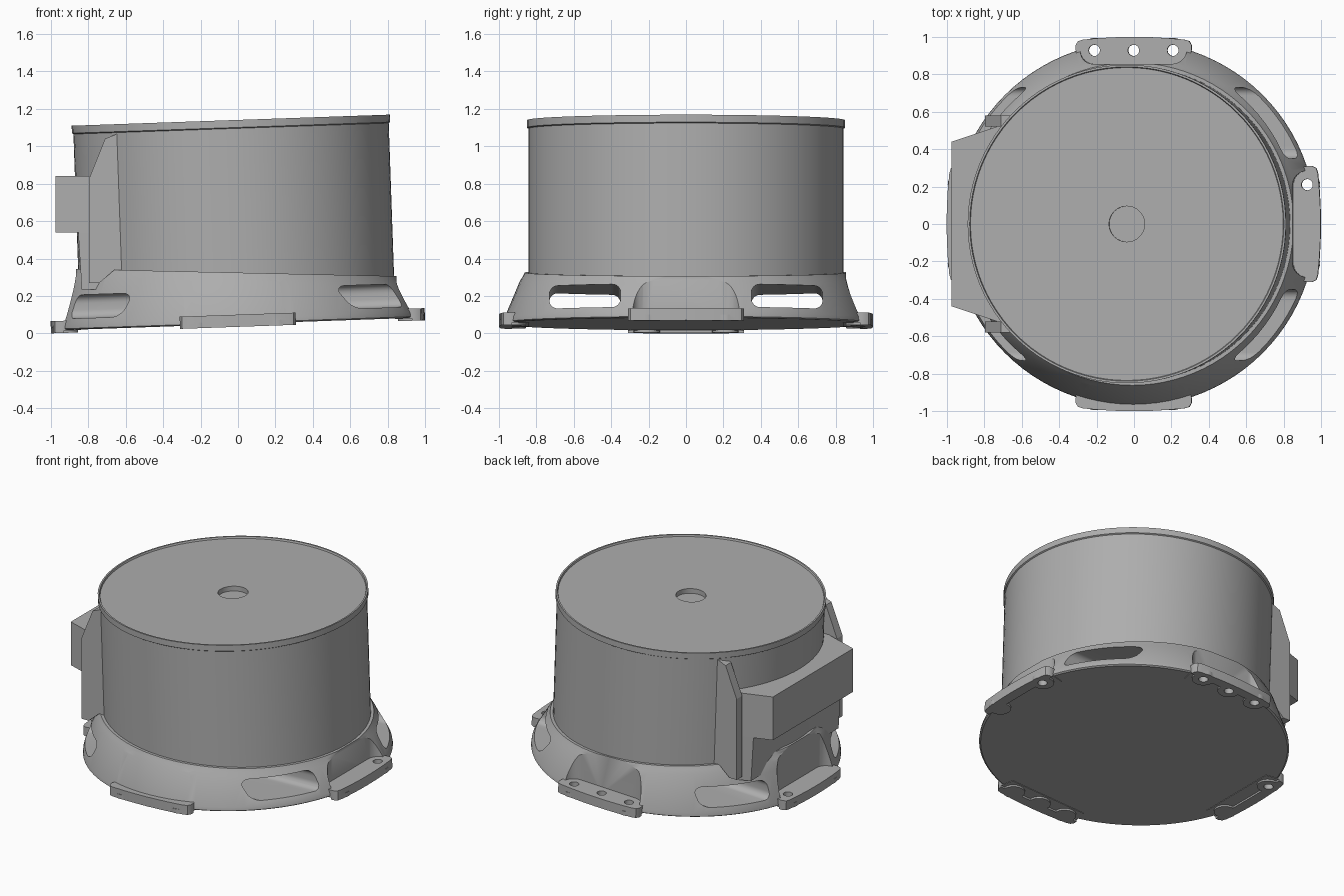
import bpy, bmesh, math
from mathutils import Matrix, Vector

cube = bpy.data.objects.get("Cube")
if cube:
    bpy.data.objects.remove(cube, do_unlink=True)

grey = bpy.data.materials.new("plain grey")
grey.use_nodes = True
COLOUR = (0.42, 0.42, 0.42, 1)
grey.diffuse_color = COLOUR
grey.node_tree.nodes["Principled BSDF"].inputs["Base Color"].default_value = COLOUR

# The whole housing leans slightly towards its right
TILT = Matrix.Translation((0, 0, 0.035)) @ Matrix.Rotation(math.radians(-2), 4, 'Y')
ALONG_X = Matrix(((0, 0, 1, 0), (1, 0, 0, 0), (0, 1, 0, 0), (0, 0, 0, 1)))
ALONG_Y = Matrix(((1, 0, 0, 0), (0, 0, 1, 0), (0, 1, 0, 0), (0, 0, 0, 1)))


def finish(bm, name, matrix=Matrix()):
    bm.transform(matrix)
    bmesh.ops.recalc_face_normals(bm, faces=bm.faces)
    mesh = bpy.data.meshes.new(name)
    bm.to_mesh(mesh)
    bm.free()
    mesh.materials.append(grey)
    obj = bpy.data.objects.new(name, mesh)
    bpy.context.collection.objects.link(obj)
    return obj


def prism(name, outline, low, high, matrix=Matrix()):
    bm = bmesh.new()
    face = bm.faces.new([bm.verts.new((x, y, low)) for x, y in outline])
    result = bmesh.ops.extrude_face_region(bm, geom=[face])
    verts = [v for v in result["geom"] if isinstance(v, bmesh.types.BMVert)]
    bmesh.ops.translate(bm, verts=verts, vec=(0, 0, high - low))
    return finish(bm, name, matrix)


def lathe(name, profile, steps=96):
    bm = bmesh.new()
    verts = [bm.verts.new((r, 0, z)) for r, z in profile]
    edges = [bm.edges.new(pair) for pair in zip(verts, verts[1:])]
    bmesh.ops.spin(bm, geom=verts + edges, axis=(0, 0, 1), cent=(0, 0, 0),
                   angle=math.tau, steps=steps, use_merge=True)
    bmesh.ops.remove_doubles(bm, verts=bm.verts, dist=0.0001)
    return finish(bm, name)


def rounded(x0, x1, y0, y1, r):
    corners = ((x1 - r, y1 - r), (x0 + r, y1 - r), (x0 + r, y0 + r), (x1 - r, y0 + r))
    return [(cx + r * math.cos(a), cy + r * math.sin(a))
            for i, (cx, cy) in enumerate(corners)
            for a in [(i + k / 6) * math.pi / 2 for k in range(7)]]


def circle(x, y, r, n=24):
    return [(x + r * math.cos(k * math.tau / n), y + r * math.sin(k * math.tau / n))
            for k in range(n)]


def combine(obj, other, operation='DIFFERENCE'):
    mod = obj.modifiers.new("cut", 'BOOLEAN')
    mod.object, mod.operation, mod.solver = other, operation, 'EXACT'
    select(obj)
    bpy.ops.object.modifier_apply(modifier=mod.name)
    bpy.data.objects.remove(other, do_unlink=True)


def select(obj):
    bpy.ops.object.select_all(action='DESELECT')
    obj.select_set(True)
    bpy.context.view_layer.objects.active = obj


def smooth(obj):
    select(obj)
    bpy.ops.object.shade_smooth_by_angle(angle=math.radians(30))


# Drum with a thin raised rim and a shallow centre hole
drum = lathe("drum", [(0, 0.22), (0.843, 0.22), (0.843, 1.06), (0.851, 1.065),
                      (0.851, 1.105), (0.84, 1.105), (0.836, 1.093),
                      (0.095, 1.093), (0.095, 1.06), (0, 1.06)])

# Flared base, its upper edge falling towards the left side
base = lathe("flared_base", [(0, 0.015), (0.965, 0.015), (0.975, 0.022), (0.972, 0.045),
                             (0.888, 0.245), (0.872, 0.27), (0.862, 0.29), (0, 0.29)])
for v in base.data.vertices:
    if v.co.z > 0.2:
        v.co.z -= 0.057 * v.co.x

# Tunnels running through the base from side to side
for side in (-1, 1):
    y0, y1 = sorted((side * 0.35, side * 0.73))
    combine(base, prism("tunnel", rounded(y0, y1, 0.075, 0.2, 0.045), -1.2, 1.2, ALONG_X))

# Step that clears the connector
combine(base, prism("step", [(-0.64, 0.34), (-0.75, 0.235), (-1.2, 0.235),
                             (-1.2, 0.5), (-0.64, 0.5)], -0.6, 0.6, ALONG_Y))

# Four mounting feet, each in a rounded pocket
feet = []
arc = [(x, 1 - 0.2 * x * x) for x in (0.27, 0.18, 0.09, 0, -0.09, -0.18, -0.27)]
edge = [(0.31, 0.93), (0.31, 0.955), (0.298, 0.977)] + arc + \
       [(-0.298, 0.977), (-0.31, 0.955), (-0.31, 0.93)]
names = ("back_foot", "right_foot", "front_foot", "left_foot")
for i, name in enumerate(names):
    turn = Matrix.Rotation(i * math.pi / 2, 4, 'Z')
    combine(base, prism("pocket", rounded(-0.285, 0.285, 0.855, 1.2, 0.075), -0.1, 0.5, turn))
    foot = prism(name, [(-0.29, 0.84), (0.29, 0.84)] + edge, 0.012, 0.065, turn)
    combine(foot, prism("sole", edge, 0, 0.03, turn), 'UNION')
    holes = (-0.21, 0, 0.21) if i % 2 == 0 else (-0.21, 0.21)
    for x in holes:
        combine(foot, prism("boss", circle(x, 0.925, 0.07), 0, 0.03, turn), 'UNION')
    for x in holes:
        combine(foot, prism("hole", circle(x, 0.928, 0.03), -0.1, 0.2, turn))
    feet.append(foot)

for obj in [drum, base] + feet:
    obj.data.transform(TILT)
    smooth(obj)

# Connector on the right side: tapered upper box over a shallower lower box
prism("connector_box", [(-0.975, -0.44), (-0.72, -0.525), (-0.6, -0.525),
                        (-0.6, 0.525), (-0.72, 0.525), (-0.975, 0.44)], 0.54, 0.84)
lower = prism("connector_lower_box", [(-0.835, -0.48), (-0.72, -0.525), (-0.6, -0.525),
                                      (-0.6, 0.525), (-0.72, 0.525), (-0.835, 0.48)], 0.235, 0.56)
for v in lower.data.vertices:
    if v.co.z > 0.5 and v.co.x < -0.8:
        v.co.x -= 0.02

# Upright side flanges of the connector
flange = [(-0.65, 1.065), (-0.71, 1.04), (-0.795, 0.83), (-0.795, 0.27),
          (-0.74, 0.27), (-0.66, 0.34), (-0.6, 0.34), (-0.6, 1.065)]
for name, y0, y1 in (("front_flange", -0.58, -0.52), ("back_flange", 0.52, 0.58)):
    prism(name, flange, y0, y1, ALONG_Y)
